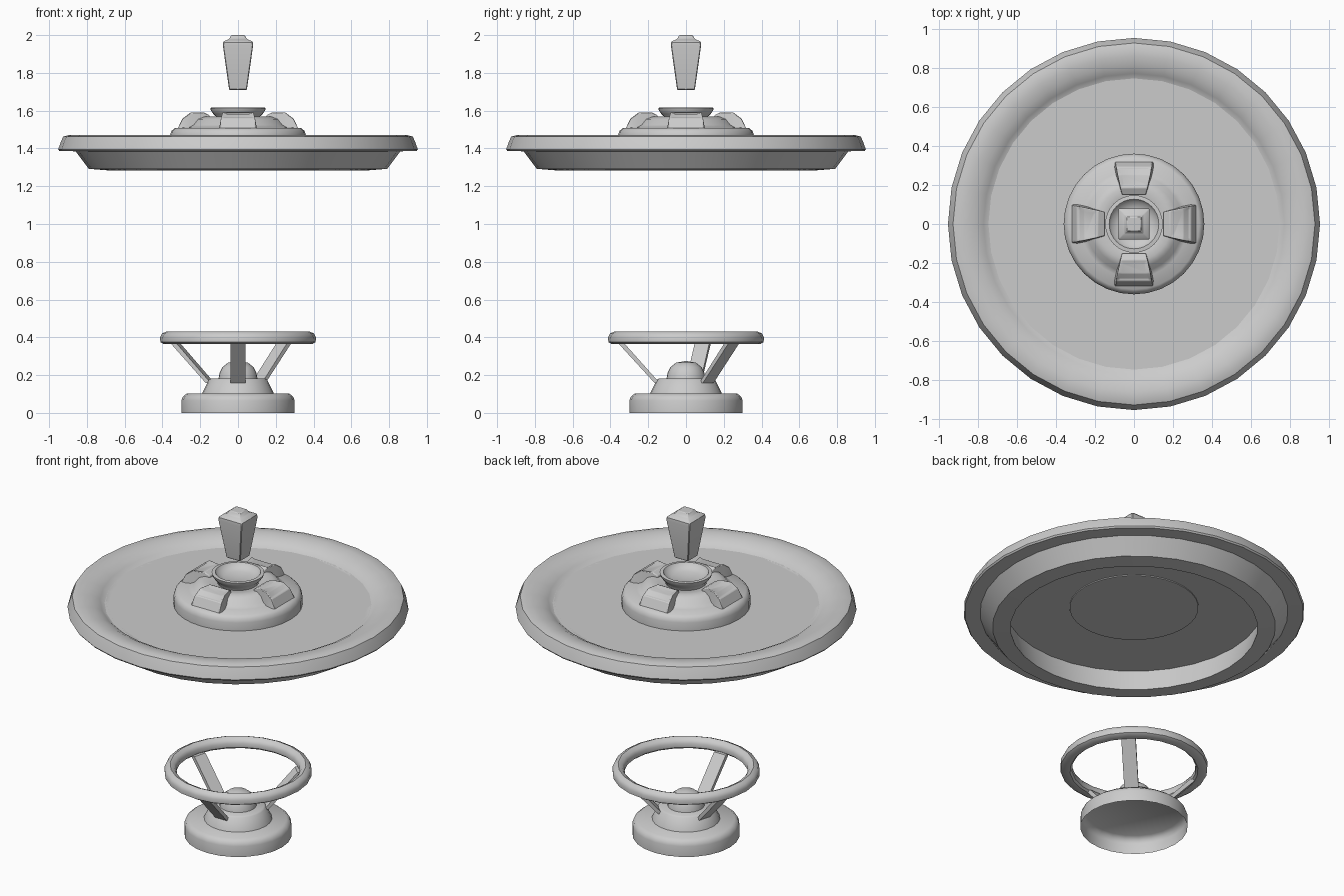
import bpy, bmesh, math
from mathutils import Matrix

if "Cube" in bpy.data.objects:
    bpy.data.objects.remove(bpy.data.objects["Cube"])


def finish(name, bm, smooth=True, bevel=0.0, segs=2):
    bmesh.ops.remove_doubles(bm, verts=bm.verts, dist=1e-5)
    bmesh.ops.recalc_face_normals(bm, faces=bm.faces)
    me = bpy.data.meshes.new(name)
    bm.to_mesh(me)
    bm.free()
    ob = bpy.data.objects.new(name, me)
    bpy.context.collection.objects.link(ob)
    if bevel:
        mod = ob.modifiers.new("bevel", "BEVEL")
        mod.width, mod.segments, mod.limit_method = bevel, segs, 'ANGLE'
    if smooth:
        bpy.ops.object.select_all(action='DESELECT')
        ob.select_set(True)
        bpy.context.view_layer.objects.active = ob
        bpy.ops.object.shade_smooth_by_angle(angle=math.radians(40))
    return ob


def lathe(name, profile, n=32, closed=False):
    """Revolve (radius, z) points about the z axis."""
    bm = bmesh.new()
    rings = []
    for r, z in profile:
        if r == 0:
            rings.append([bm.verts.new((0, 0, z))] * n)
        else:
            rings.append([bm.verts.new((r * math.cos(2 * math.pi * i / n),
                                        r * math.sin(2 * math.pi * i / n), z)) for i in range(n)])
    pairs = list(zip(rings, rings[1:]))
    if closed:
        pairs.append((rings[-1], rings[0]))
    for a, b in pairs:
        for i in range(n):
            j = (i + 1) % n
            quad = list(dict.fromkeys((a[i], a[j], b[j], b[i])))
            if len(quad) > 2:
                bm.faces.new(quad)
    return finish(name, bm)


def sweep(sections):
    """Skin a list of equal-length point loops and cap both ends."""
    bm = bmesh.new()
    loops = [[bm.verts.new(p) for p in s] for s in sections]
    k = len(loops[0])
    for a, b in zip(loops, loops[1:]):
        for i in range(k):
            bm.faces.new((a[i], a[(i + 1) % k], b[(i + 1) % k], b[i]))
    bm.faces.new(loops[0])
    bm.faces.new(loops[-1])
    bmesh.ops.recalc_face_normals(bm, faces=bm.faces)
    return bm


# Foot: hollow underneath
lathe("foot", [(.30, 0), (.30, .065), (.293, .085), (.272, .102), (0, .102)], 24)
# Stepped collar and dome on the foot
lathe("foot_collar", [(.19, .102), (.185, .115), (.155, .175), (.145, .182), (0, .182)], 24)
lathe("foot_dome", [(.103, .182), (.098, .212), (.082, .243), (.052, .266), (0, .275)], 24)

# Support ring
lathe("support_ring", [(.395, .365), (.411, .375), (.413, .40), (.403, .42), (.38, .43),
                       (.357, .42), (.345, .40), (.347, .375), (.358, .365)], 24, closed=True)

# Three flat slanted struts
for k, ang in enumerate((-90, 45, 165)):
    side = [(.362, .372), (.33, .372), (.138, .157), (.165, .157)]
    bm = sweep([[(r, w, z) for r, z in side] for w in (-.04, .04)])
    bmesh.ops.rotate(bm, verts=bm.verts, matrix=Matrix.Rotation(math.radians(ang), 3, 'Z'))
    finish(f"strut_{k + 1}", bm, smooth=False)

# Big dish: flat plate, rounded rim, skirt below
lathe("dish_plate", [(0, 1.42), (.745, 1.42)])
lathe("dish_rim", [(.72, 1.42), (.745, 1.42), (.77, 1.44), (.81, 1.46), (.86, 1.47), (.90, 1.47),
                   (.926, 1.462), (.94, 1.43), (.952, 1.395), (.945, 1.386), (.86, 1.385),
                   (.79, 1.292), (.69, 1.284)], closed=True)

# Hub with a shallow cup on top
lathe("hub", [(0, 1.414), (.36, 1.414), (.36, 1.47), (.353, 1.492), (.335, 1.508), (.275, 1.512),
              (.25, 1.525), (.225, 1.555), (.19, 1.568), (.15, 1.562), (.115, 1.555)])
lathe("hub_cup", [(.11, 1.55), (.115, 1.568), (.13, 1.582), (.143, 1.60), (.147, 1.615),
                  (.127, 1.617), (.115, 1.598), (.08, 1.583), (0, 1.577)])

# Four wedge blocks around the hub, with a sunken top panel
for k in range(4):
    secs = [(.15, .068, 1.575), (.185, .078, 1.593), (.25, .094, 1.592), (.292, .102, 1.562), (.322, .106, 1.50)]
    bm = sweep([[(r, -w, 1.495), (r, w, 1.495), (r, w * .88, z), (r, -w * .88, z)] for r, w, z in secs])
    tops = [f for f in bm.faces if f.normal.z > .5 and .17 < f.calc_center_median().x < .28]
    bmesh.ops.inset_region(bm, faces=tops, thickness=.022, depth=0)
    bmesh.ops.translate(bm, verts=list({v for f in tops for v in f.verts}), vec=(0, 0, -.008))
    bmesh.ops.rotate(bm, verts=bm.verts, matrix=Matrix.Rotation(k * math.pi / 2, 3, 'Z'))
    finish(f"hub_block_{k + 1}", bm, bevel=.010)

# Floating square finial
bm = sweep([[(sx * h, sy * h, z) for sx, sy in ((-1, -1), (1, -1), (1, 1), (-1, 1))]
            for h, z in ((.047, 1.71), (.08, 1.945), (.078, 1.966), (.048, 1.978), (.035, 2.0))])
finish("finial", bm, bevel=.004, segs=1)
